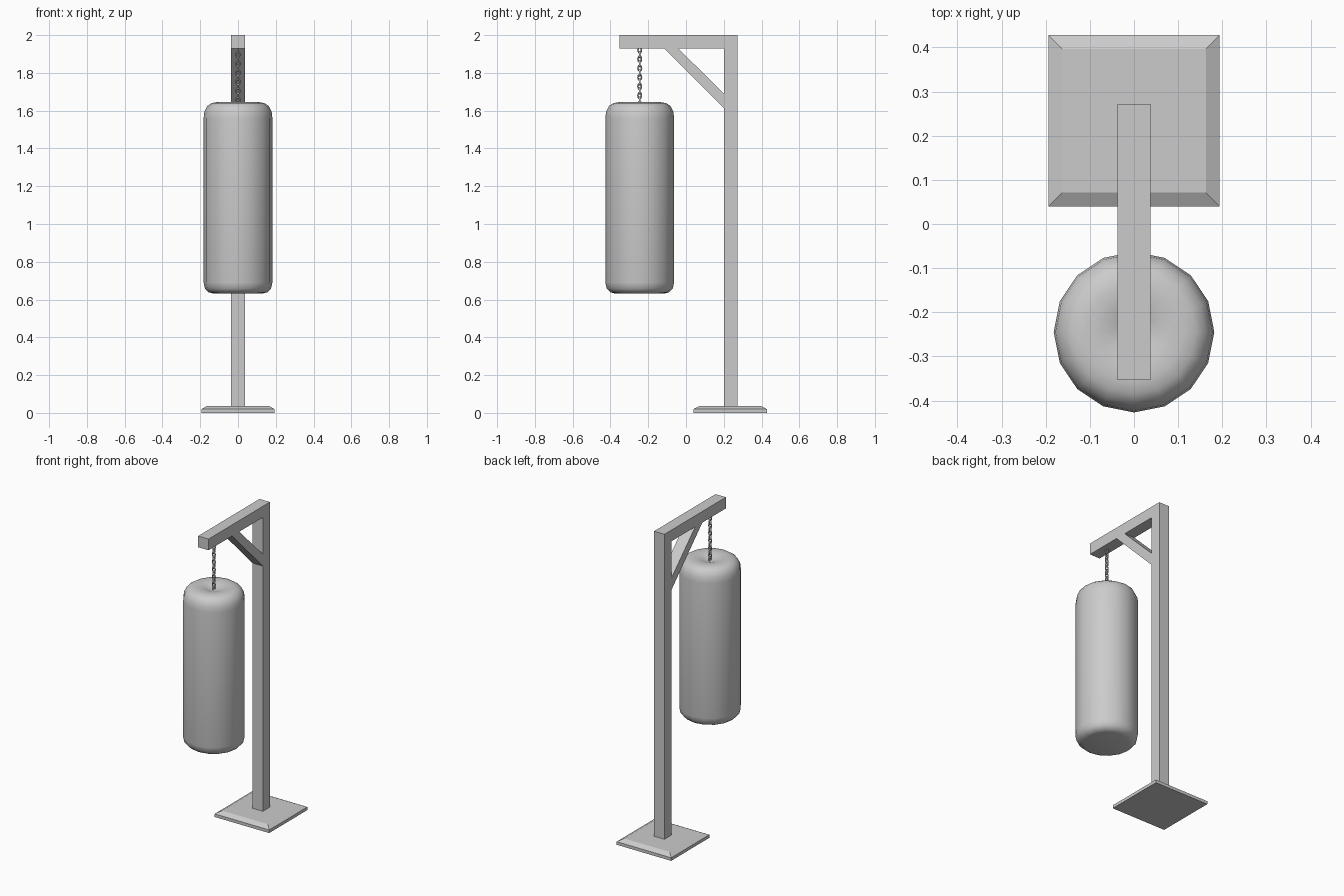
import bpy, bmesh
from math import sin, cos, pi, radians
from mathutils import Vector

if "Cube" in bpy.data.objects:
    bpy.data.objects.remove(bpy.data.objects["Cube"])

grey = bpy.data.materials.new("plain grey")
grey.use_nodes = True
grey.diffuse_color = (0.6, 0.6, 0.6, 1)
grey.node_tree.nodes["Principled BSDF"].inputs["Base Color"].default_value = (0.6, 0.6, 0.6, 1)

BAG_Y = -0.245
HALF = 0.037  # half the beam width


def finish(name, bm):
    bmesh.ops.recalc_face_normals(bm, faces=bm.faces)
    mesh = bpy.data.meshes.new(name)
    bm.to_mesh(mesh)
    bm.free()
    mesh.materials.append(grey)
    obj = bpy.data.objects.new(name, mesh)
    bpy.context.collection.objects.link(obj)
    return obj


def smooth(obj, degrees):
    bpy.ops.object.select_all(action="DESELECT")
    obj.select_set(True)
    bpy.context.view_layer.objects.active = obj
    bpy.ops.object.shade_smooth_by_angle(angle=radians(degrees))


def skin(bm, rings, closed=False):
    """Bridge successive vertex rings with quads."""
    pairs = list(zip(rings, rings[1:]))
    if closed:
        pairs.append((rings[-1], rings[0]))
    for a, b in pairs:
        n = len(a)
        for i in range(n):
            j = (i + 1) % n
            bm.faces.new((a[i], a[j], b[j], b[i]))


def side_profile(name, outline):
    """Extrude a (y, z) outline across the beam width."""
    bm = bmesh.new()
    rings = [[bm.verts.new((x, y, z)) for y, z in outline] for x in (-HALF, HALF)]
    skin(bm, rings)
    for ring in rings:
        bm.faces.new(ring)
    return finish(name, bm)


# Post and overhead arm in one bent beam
side_profile("post_and_arm", [(0.2, 0.02), (0.272, 0.02), (0.272, 2.0),
                              (-0.353, 2.0), (-0.353, 1.928), (0.2, 1.928)])

# Diagonal brace
side_profile("brace", [(-0.113, 1.928), (-0.04, 1.928), (0.2, 1.692), (0.2, 1.615)])

# Base plate with a sloped rim
bm = bmesh.new()
rings = [[bm.verts.new((sx * r, 0.234 + sy * r, z))
          for sx, sy in ((-1, -1), (1, -1), (1, 1), (-1, 1))]
         for r, z in ((0.194, 0), (0.194, 0.02), (0.163, 0.037))]
skin(bm, rings)
bm.faces.new(rings[0])
bm.faces.new(rings[-1])
finish("base_plate", bm)

# Hanging bag, turned from a profile with a dimpled top
bag_profile = [(0.13, 0.632), (0.155, 0.638), (0.175, 0.658), (0.182, 0.69),
               (0.182, 1.56), (0.178, 1.595), (0.163, 1.625), (0.14, 1.64),
               (0.11, 1.645), (0.075, 1.643), (0.045, 1.634), (0.02, 1.625)]
bm = bmesh.new()
rings = [[bm.verts.new((r * cos(k * pi / 8), BAG_Y + r * sin(k * pi / 8), z))
          for k in range(16)] for r, z in bag_profile]
skin(bm, rings)
bm.faces.new(rings[0])
bm.faces.new(rings[-1])
smooth(finish("punching_bag", bm), 50)


# Chain of oval links, each turned a quarter from the last
def add_link(bm, z, turned):
    rings = []
    for k in range(12):
        a = k * pi / 6
        out = Vector((cos(a), 0, sin(a)))
        centre = Vector((0.0095 * cos(a), 0, 0.016 * sin(a)))
        ring = []
        for m in range(6):
            b = m * pi / 3
            p = centre + 0.004 * (cos(b) * out + sin(b) * Vector((0, 1, 0)))
            x, y = (p.y, p.x) if turned else (p.x, p.y)
            ring.append(bm.verts.new((x, BAG_Y + y, z + p.z)))
        rings.append(ring)
    skin(bm, rings, closed=True)


bm = bmesh.new()
for i in range(13):
    add_link(bm, 1.632 + i * 0.0241, i % 2 == 0)
smooth(finish("chain", bm), 60)
